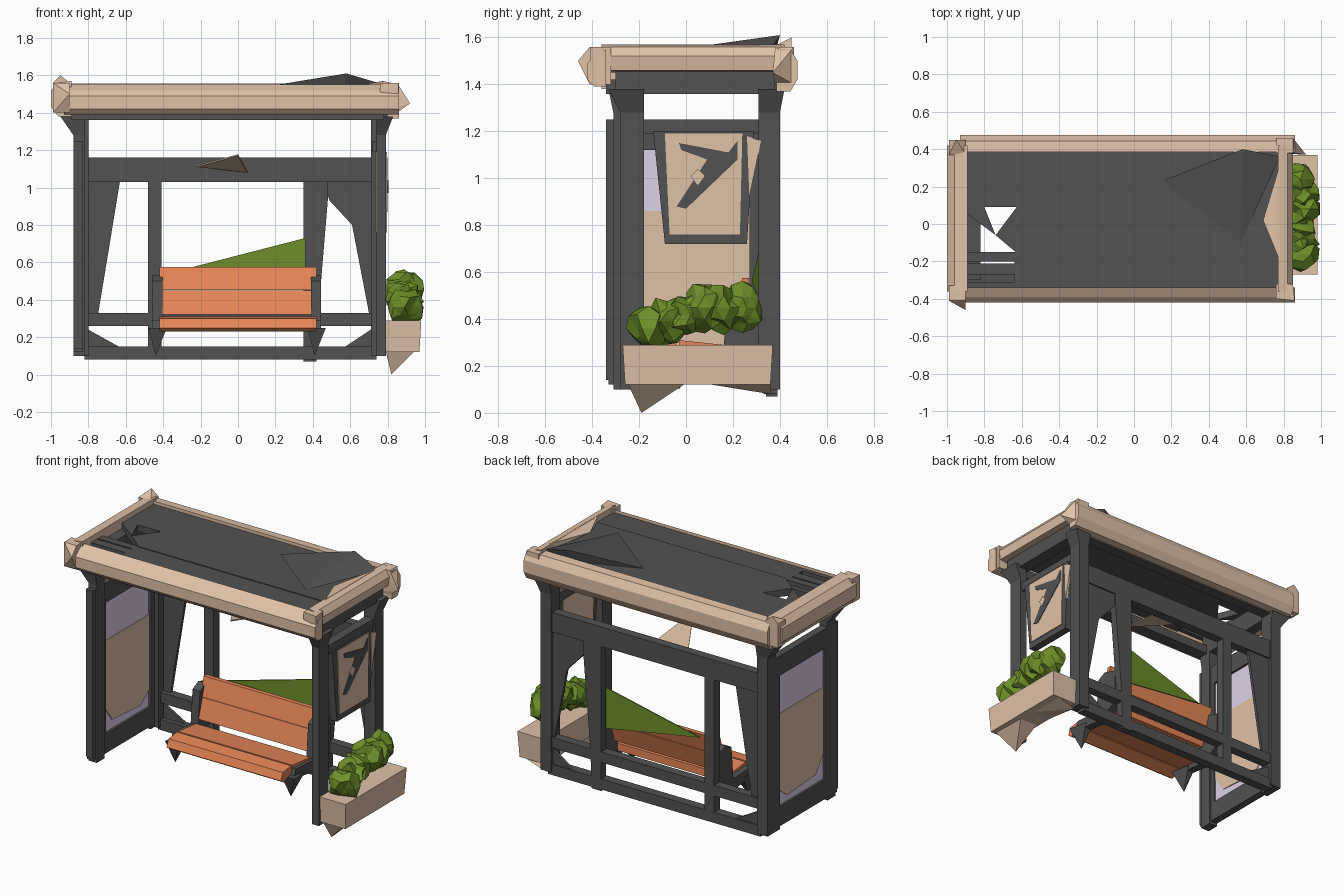
import bpy, bmesh, random
from mathutils import Vector

random.seed(4)


def material(name, rgb):
    m = bpy.data.materials.new(name)
    m.diffuse_color = (*rgb, 1)
    return m


TAN = material("tan timber", (0.74, 0.54, 0.39))
DARK = material("charcoal metal", (0.085, 0.084, 0.087))
ORANGE = material("orange slats", (0.79, 0.24, 0.095))
GREEN = material("leaf green", (0.155, 0.275, 0.022))
GLASS = material("lavender glass", (0.72, 0.65, 0.80))


def finish(name, bm, mat):
    bmesh.ops.recalc_face_normals(bm, faces=bm.faces)
    me = bpy.data.meshes.new(name)
    bm.to_mesh(me)
    bm.free()
    me.materials.append(mat)
    ob = bpy.data.objects.new(name, me)
    bpy.context.collection.objects.link(ob)
    return ob


def hull(name, mat, pts):
    bm = bmesh.new()
    for p in pts:
        bm.verts.new(p)
    bmesh.ops.convex_hull(bm, input=bm.verts)
    return finish(name, bm, mat)


def box(name, mat, x0, x1, y0, y1, z0, z1):
    return hull(name, mat, [(x, y, z) for x in (x0, x1) for y in (y0, y1) for z in (z0, z1)])


def plate(name, mat, pts, push):
    """Flat polygon extruded along push."""
    bm = bmesh.new()
    f = bm.faces.new([bm.verts.new(p) for p in pts])
    r = bmesh.ops.extrude_face_region(bm, geom=[f], use_keep_orig=True)
    vs = [g for g in r["geom"] if isinstance(g, bmesh.types.BMVert)]
    bmesh.ops.translate(bm, vec=push, verts=vs)
    return finish(name, bm, mat)


# corner posts with flared roof brackets
for name, x0, x1, y0, y1, ox, oy in (("left_front", -0.88, -0.82, -0.31, -0.23, -0.95, -0.33),
                                     ("right_front", 0.74, 0.79, -0.28, -0.18, 0.83, -0.33),
                                     ("left_back", -0.88, -0.80, 0.31, 0.40, -0.95, 0.42),
                                     ("right_back", 0.71, 0.79, 0.31, 0.40, 0.83, 0.42)):
    box(f"{name}_post", DARK, x0, x1, y0, y1, 0.10, 1.40)
    hull(f"{name}_bracket", DARK,
         [(x, y, 1.28) for x in (x0, x1) for y in (y0, y1)] +
         [(x, y, 1.38) for x in (min(x0, ox), max(x1, ox)) for y in (min(y0, oy), max(y1, oy))])

# back frame rails and mullions
for name, z0, z1 in (("bottom", 0.08, 0.15), ("middle", 0.26, 0.33), ("top", 1.03, 1.16)):
    box(f"back_{name}_rail", DARK, -0.82, 0.74, 0.33, 0.39, z0, z1)
box("back_left_mullion", DARK, -0.48, -0.41, 0.33, 0.39, 0.10, 1.05)
plate("back_right_mullion", DARK,
      [(0.35, 0.34, 0.07), (0.42, 0.34, 0.07), (0.43, 0.34, 0.33), (0.48, 0.34, 0.93),
       (0.48, 0.34, 1.05), (0.35, 0.34, 1.05)], (0, 0.05, 0))

# corner braces in the back frame
plate("left_brace", DARK, [(-0.80, 0.36, 1.04), (-0.63, 0.36, 1.04), (-0.75, 0.36, 0.31), (-0.80, 0.36, 0.31)],
      (0, 0.02, 0))
plate("right_brace", DARK, [(0.45, 0.36, 1.04), (0.49, 0.36, 0.93), (0.61, 0.36, 0.80), (0.70, 0.36, 0.33),
                            (0.73, 0.36, 0.33), (0.73, 0.36, 1.04)], (0, 0.02, 0))
for s, xa, xb in ((0, -0.80, -0.62), (1, 0.71, 0.56)):
    plate(f"foot_brace_{s}", DARK, [(xa, 0.36, 0.14), (xb, 0.36, 0.14), (xa, 0.36, 0.24)], (0, 0.02, 0))

# left side frame with glass and tan lower panel
box("left_frame_front", DARK, -0.88, -0.83, -0.34, -0.20, 0.14, 1.25)
box("left_frame_back", DARK, -0.88, -0.83, 0.27, 0.38, 0.10, 1.25)
box("left_frame_top", DARK, -0.88, -0.83, -0.33, 0.38, 1.12, 1.25)
box("left_frame_bottom", DARK, -0.88, -0.83, -0.33, 0.38, 0.12, 0.25)
box("left_glass", GLASS, -0.865, -0.845, -0.22, 0.29, 0.22, 1.14)
for x in (-0.870, -0.845):
    plate("left_lower_panel", TAN, [(x, -0.20, 0.42), (x, -0.12, 0.31), (x, 0.18, 0.29), (x, 0.27, 0.36),
                                    (x, 0.27, 0.86), (x, -0.20, 0.86)], (0.005, 0, 0))

# right side rail and hanging notice board
box("right_top_rail", DARK, 0.72, 0.78, -0.20, 0.33, 1.19, 1.25)
plate("notice_board_frame", DARK, [(0.74, -0.14, 1.20), (0.74, 0.29, 1.20), (0.74, 0.26, 0.72), (0.74, -0.09, 0.72)],
      (0.05, 0, 0))
for x in (0.735, 0.79):
    plate("notice_board_face", TAN, [(x, -0.09, 1.19), (x, 0.24, 1.19), (x, 0.23, 0.76), (x, -0.07, 0.76)],
          (0.006, 0, 0))
plate("notice_board_edge", TAN, [(0.78, 0.26, 1.18), (0.78, 0.32, 1.16), (0.78, 0.27, 0.92)], (0.015, 0, 0))
plate("notice_mark", DARK, [(0.796, -0.03, 1.15), (0.796, 0.18, 1.11), (0.796, 0.22, 1.16), (0.796, 0.22, 1.08),
                            (0.796, 0.0, 0.87), (0.796, -0.04, 0.88), (0.796, 0.09, 1.08), (0.796, -0.02, 1.12)],
      (0.004, 0, 0))
plate("notice_dot", TAN, [(0.80, 0.02, 1.01), (0.80, 0.05, 1.04), (0.80, 0.08, 1.01), (0.80, 0.05, 0.97)],
      (0.004, 0, 0))

# roof fascia: front and back boards with chamfered profiles
plate("roof_front_fascia", TAN,
      [(-0.93, -0.34, 1.39), (-0.93, -0.39, 1.39), (-0.93, -0.42, 1.42), (-0.93, -0.42, 1.49),
       (-0.93, -0.39, 1.52), (-0.93, -0.34, 1.55)], (1.79, 0, 0))
plate("roof_back_fascia", TAN,
      [(-0.93, 0.385, 1.37), (-0.93, 0.445, 1.37), (-0.93, 0.475, 1.42), (-0.93, 0.475, 1.50),
       (-0.93, 0.445, 1.55), (-0.93, 0.385, 1.555)], (1.79, 0, 0))
plate("roof_left_fascia", TAN,
      [(-0.89, -0.36, 1.38), (-0.96, -0.36, 1.38), (-1.0, -0.36, 1.43), (-1.0, -0.36, 1.52),
       (-0.96, -0.36, 1.56), (-0.89, -0.36, 1.57)], (0, 0.78, 0))
plate("roof_right_fascia", TAN,
      [(0.77, -0.36, 1.45), (0.84, -0.36, 1.46), (0.85, -0.36, 1.52),
       (0.82, -0.36, 1.56), (0.77, -0.36, 1.57)], (0, 0.78, 0))
hull("roof_right_wedge", TAN, [(0.69, 0.02, 1.555), (0.78, 0.32, 1.57), (0.78, -0.20, 1.57),
                               (0.78, 0.32, 1.52), (0.78, -0.20, 1.52)])

# pointed corner caps of the roof
for i, (cx, cy, tip) in enumerate(((-0.94, -0.37, (-0.90, -0.46, 1.50)), (-0.94, 0.41, (-0.95, 0.45, 1.60)),
                                   (0.81, -0.36, (0.86, -0.41, 1.56)), (0.81, 0.42, (0.92, 0.37, 1.45)))):
    hull(f"roof_corner_{i}", TAN,
         [(cx + a, cy + b, z) for a in (-0.05, 0.04) for b in (-0.04, 0.04) for z in (1.40, 1.56)] + [tip])

# roof deck planks, with the opening at the front left
box("roof_plank_back", DARK, -0.90, 0.79, 0.09, 0.40, 1.49, 1.535)
box("roof_plank_front", DARK, -0.64, 0.79, -0.35, -0.15, 1.49, 1.53)
hull("roof_plank_middle", DARK, [(x, y, z) for x, y in ((-0.74, -0.06), (-0.62, 0.07), (-0.62, 0.10), (0.79, 0.10),
                                                     (0.79, -0.16), (-0.62, -0.16)) for z in (1.49, 1.535)])
hull("roof_plank_corner", DARK, [(x, y, z) for x, y in ((-0.90, 0.09), (-0.80, 0.09), (-0.74, -0.06),
                                                     (-0.90, 0.06)) for z in (1.49, 1.535)])
for y0, y1 in ((-0.20, -0.15), (-0.27, -0.21), (-0.35, -0.31)):
    box("roof_slat", DARK, -0.89, -0.60, y0, y1, 1.50, 1.53)
hull("roof_raised_flap", DARK, [(0.58, 0.40, 1.61), (0.15, 0.23, 1.54), (0.57, -0.10, 1.54), (0.78, 0.36, 1.55),
                                (0.58, 0.38, 1.53)])

# beams below the roof
for name, y0, y1 in (("front", -0.34, -0.26), ("back", 0.32, 0.39)):
    box(f"roof_{name}_beam", DARK, -0.89, 0.78, y0, y1, 1.36, 1.42)
for x0, x1 in ((-0.89, -0.82), (0.72, 0.80)):
    box("roof_side_beam", DARK, x0, x1, -0.30, 0.38, 1.36, 1.50)

# bench seat and back slats: cross-sections in y, z pushed along x
for name, sec in (("bench_front_slat", [(-0.15, 0.25), (-0.13, 0.30), (-0.04, 0.31), (-0.04, 0.26), (-0.12, 0.23)]),
                  ("bench_rear_slat", [(-0.03, 0.26), (-0.03, 0.31), (0.16, 0.29), (0.16, 0.24)]),
                  ("bench_lower_back", [(0.165, 0.32), (0.195, 0.32), (0.235, 0.45), (0.205, 0.45)]),
                  ("bench_upper_back", [(0.205, 0.453), (0.235, 0.453), (0.27, 0.575), (0.24, 0.575)])):
    plate(name, ORANGE, [(-0.42, y, z) for y, z in sec], (0.84, 0, 0))

# bench end supports with pointed feet
for name, x in (("left", -0.46), ("right", 0.39)):
    plate(f"bench_{name}_end", DARK,
          [(x, -0.05, 0.23), (x, -0.03, 0.29), (x, 0.16, 0.28), (x, 0.18, 0.50), (x, 0.24, 0.53),
           (x, 0.34, 0.50), (x, 0.34, 0.27), (x, 0.18, 0.20)], (0.055, 0, 0))
    hull(f"bench_{name}_foot", DARK, [(x - 0.02, -0.08, 0.25), (x + 0.08, -0.08, 0.25), (x, 0.06, 0.25),
                                      (x + 0.06, 0.06, 0.24), (x + 0.02, -0.03, 0.10)])

# planter box with pointed underside
hull("planter_box", TAN, [(x, y, z) for x, y0, y1, z in ((0.78, -0.27, 0.37, 0.29), (0.98, -0.27, 0.37, 0.29),
                                                        (0.79, -0.26, 0.36, 0.12), (0.97, -0.26, 0.36, 0.12))
                          for y in (y0, y1)])
hull("planter_point", TAN, [(0.79, -0.25, 0.13), (0.95, -0.25, 0.13), (0.82, -0.19, 0.0), (0.80, 0.02, 0.14),
                            (0.95, 0.02, 0.14)])
hull("planter_back_point", TAN, [(0.79, 0.05, 0.13), (0.95, 0.05, 0.13), (0.80, 0.36, 0.08), (0.95, 0.36, 0.13)])

# shrubs: jittered low-poly balls
for i in range(6):
    bm = bmesh.new()
    bmesh.ops.create_icosphere(bm, subdivisions=2, radius=1)
    c = Vector((0.89, -0.16 + 0.08 * i, 0.36 + 0.03 * min(i, 3)))
    for v in bm.verts:
        k = random.uniform(0.68, 1.2)
        v.co = c + Vector((v.co.x * 0.095, v.co.y * 0.085, v.co.z * 0.10)) * k
    finish(f"shrub_{i}", bm, GREEN)

# loose leaf sheet behind the bench and tan shard under the roof
plate("leaf_sheet", GREEN, [(-0.30, 0.28, 0.56), (0.36, 0.32, 0.73), (0.36, 0.32, 0.46)], (0, 0.008, 0))
plate("tan_shard", TAN, [(-0.22, 0.29, 1.11), (0.0, -0.08, 1.17), (0.05, 0.32, 1.08)], (0, 0, 0.008))
